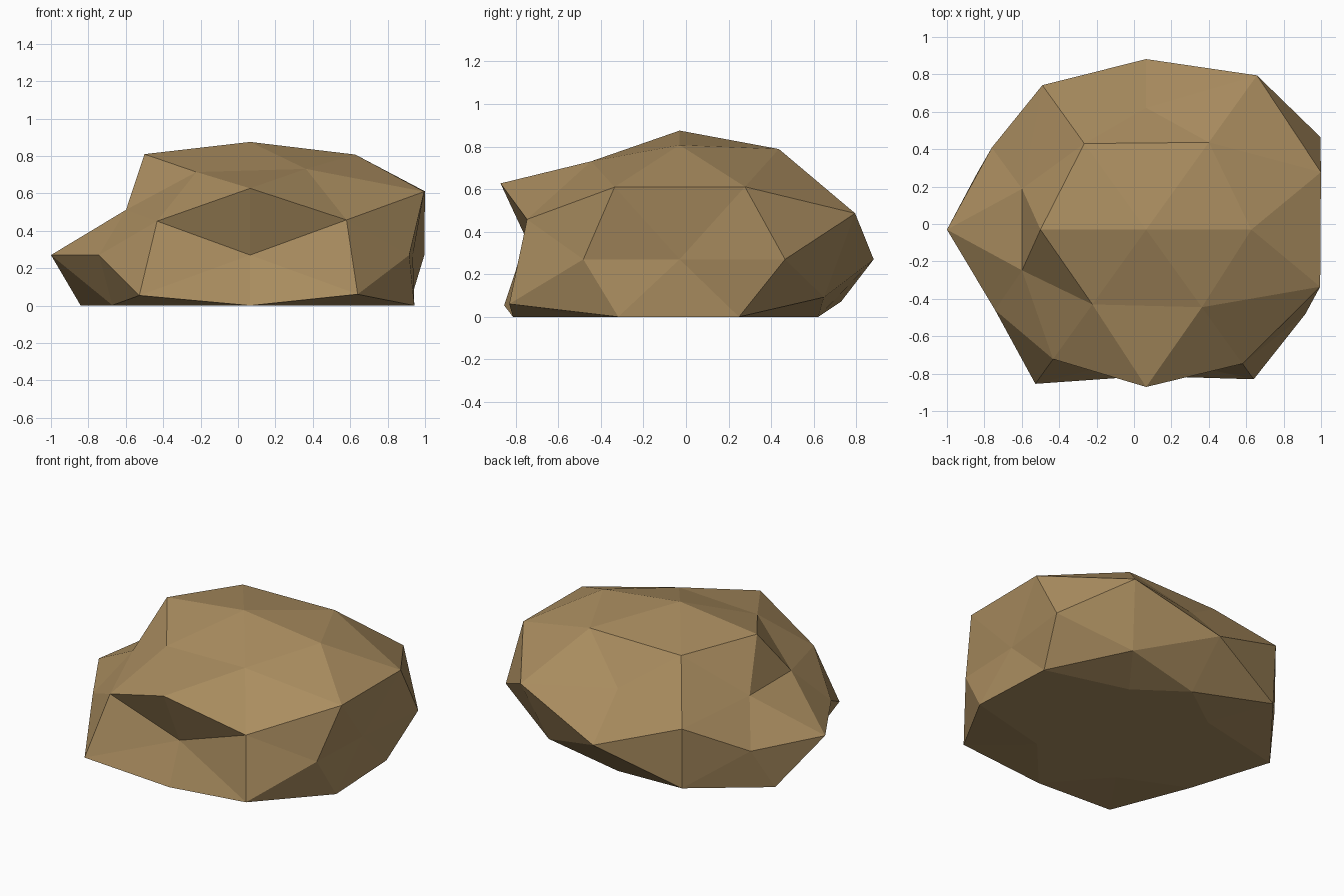
import bpy
import bmesh
from mathutils import Vector

default_cube = bpy.data.objects.get("Cube")
if default_cube:
    bpy.data.objects.remove(default_cube, do_unlink=True)

PHI = (1 + 5 ** 0.5) / 2
STRETCH = Vector((1, 0.86, 0.59))      # squashed ball proportions
CENTRE = Vector((0.065, -0.03, 0.27))

# Ball directions, each with a bulge factor for every mirrored copy
# (copies run + to - on x, then y, then z)
BULGES = [
    ((1, 0, PHI), [1.07, 1, 1.075, 1]),
    ((0, PHI, 1), [0.89, 0.89, 1.15, 1.07]),
    ((PHI, 1, 0), [1.095, 1, 0.97, 0.95]),
    ((0, 0, 1), [1.025, 1]),
    ((0, 1, 0), [1.06, 0.785]),
    ((1, 0, 0), [0.87, 1.065]),
    ((1, PHI, PHI ** 2), [1.085, 1, 0.965, 1, 1.07, 1, 0.93, 1]),
    ((PHI ** 2, 1, PHI), [1.155, 1.05, 1.15, 1.085, 0.82, 1.12, 0.82, 0.91]),
    ((PHI, PHI ** 2, 1), [1.185, 0.975, 1.03, 1.15, 1.11, 1.09, 0.995, 1.185]),
]


def mirrored(direction):
    """All sign variants of a direction, skipping zero components."""
    signs = [(1, -1) if value else (1,) for value in direction]
    return [Vector((direction[0] * sx, direction[1] * sy, direction[2] * sz)).normalized()
            for sx in signs[0] for sy in signs[1] for sz in signs[2]]


def make_material(name, colour):
    material = bpy.data.materials.new(name)
    material.use_nodes = True
    material.diffuse_color = colour
    shader = next(n for n in material.node_tree.nodes if n.type == "BSDF_PRINCIPLED")
    shader.inputs["Base Color"].default_value = colour
    shader.inputs["Roughness"].default_value = 0.9
    return material


# Faceted ball from the mirrored directions
bm = bmesh.new()
bulge_of = {}
for direction, bulges in BULGES:
    for unit, bulge in zip(mirrored(direction), bulges):
        bulge_of[bm.verts.new(unit)] = bulge
bmesh.ops.convex_hull(bm, input=bm.verts[:])

# Push each corner in or out, then press the underside flat on the ground
for vert, bulge in bulge_of.items():
    vert.co = CENTRE + vert.co * STRETCH * bulge
    vert.co.z = max(vert.co.z, 0)

bmesh.ops.recalc_face_normals(bm, faces=bm.faces[:])
for face in bm.faces:
    face.smooth = False

mesh = bpy.data.meshes.new("boulder")
bm.to_mesh(mesh)
bm.free()
mesh.materials.append(make_material("tan stone", (0.40, 0.265, 0.115, 1)))
boulder = bpy.data.objects.new("boulder", mesh)
bpy.context.collection.objects.link(boulder)
